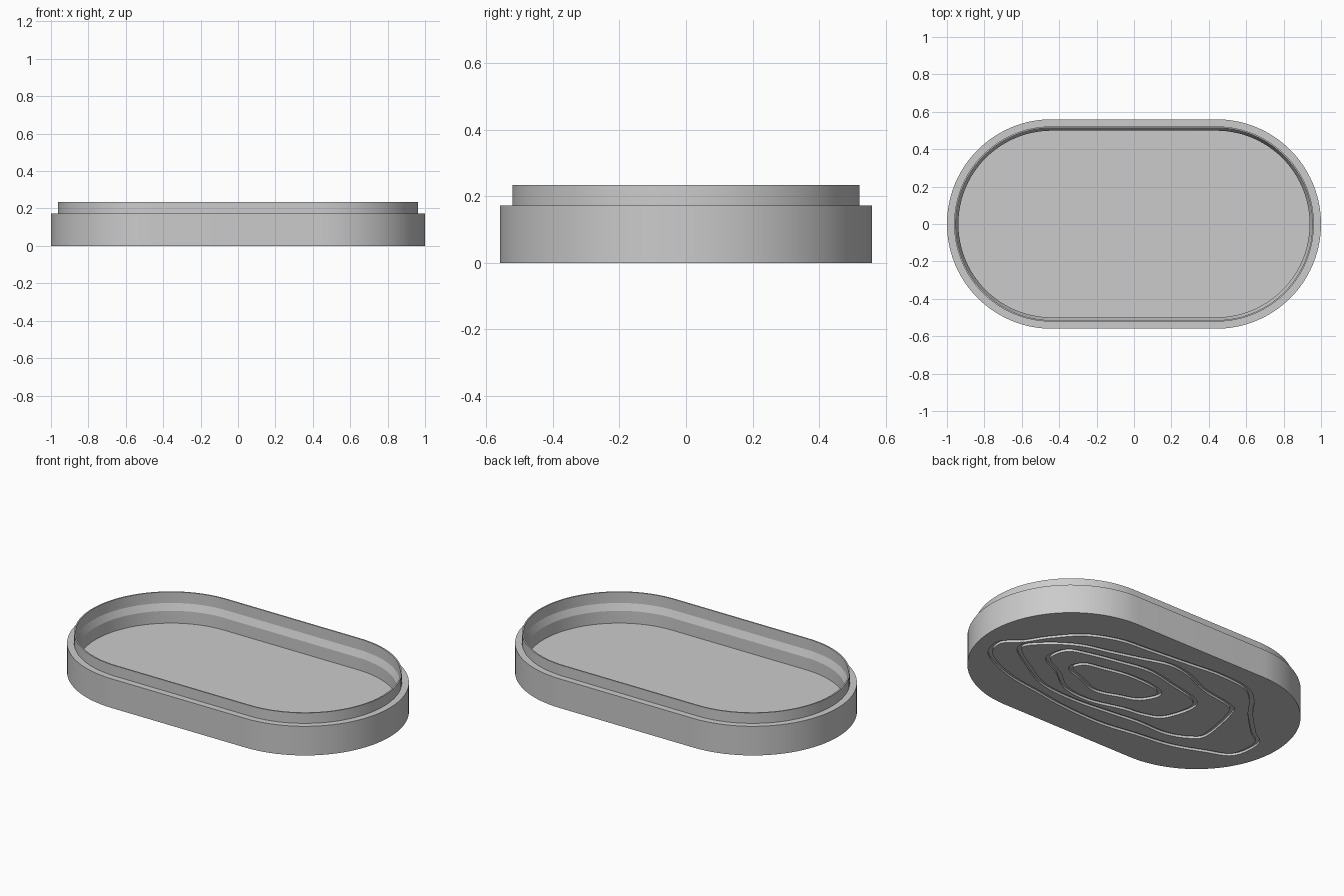
import bpy, bmesh, math
from mathutils import Vector

cube = bpy.data.objects.get("Cube")
if cube:
    bpy.data.objects.remove(cube, do_unlink=True)

STRAIGHT, RADIUS, ARC = 0.44, 0.56, 48
GROOVE_WIDTH, GROOVE_DEPTH = 0.024, 0.014

grey = bpy.data.materials.new("plain grey")
grey.use_nodes = True
colour = (0.6, 0.6, 0.6, 1)
grey.diffuse_color = colour
grey.node_tree.nodes["Principled BSDF"].inputs["Base Color"].default_value = colour


def make_object(name, bm):
    bmesh.ops.recalc_face_normals(bm, faces=bm.faces)
    mesh = bpy.data.meshes.new(name)
    bm.to_mesh(mesh)
    bm.free()
    mesh.materials.append(grey)
    obj = bpy.data.objects.new(name, mesh)
    bpy.context.collection.objects.link(obj)
    return obj


def stadium(bm, inset, z):
    """Ring of vertices: two half circles joined by straight sides."""
    r, ring = RADIUS - inset, []
    for side in (1, -1):
        for i in range(ARC + 1):
            a = math.pi * (i / ARC - 0.5)
            ring.append(bm.verts.new((side * (STRAIGHT + r * math.cos(a)),
                                      side * r * math.sin(a), z)))
    return ring


def bridge(bm, a, b):
    n = len(a)
    for i in range(n):
        j = (i + 1) % n
        bm.faces.new((a[i], a[j], b[j], b[i]))


def smooth_loop(points, steps=6):
    """Closed Catmull-Rom curve through points given in hundredths."""
    pts = [Vector((x, y, 0)) / 100 for x, y in points]
    n, out = len(pts), []
    for i in range(n):
        p, q, r, s = (pts[(i + k) % n] for k in (-1, 0, 1, 2))
        for k in range(steps):
            t = k / steps
            out.append(q + (r - p) * t / 2 + (p * 2 - q * 5 + r * 4 - s) * t * t / 2
                       + (q * 3 - p - r * 3 + s) * t ** 3 / 2)
    return out


def add_groove(bm, points):
    """Closed ribbon with a rectangular section, following the loop."""
    path = smooth_loop(points)
    n = len(path)
    h = GROOVE_WIDTH / 2
    section = [(-h, -GROOVE_DEPTH), (h, -GROOVE_DEPTH), (h, GROOVE_DEPTH), (-h, GROOVE_DEPTH)]
    rings = [[] for _ in section]
    for i, p in enumerate(path):
        t = (path[(i + 1) % n] - path[i - 1]).normalized()
        side = Vector((-t.y, t.x, 0))
        for ring, (d, z) in zip(rings, section):
            ring.append(bm.verts.new(p + side * d + Vector((0, 0, z))))
    for k in range(len(section)):
        bridge(bm, rings[k - 1], rings[k])


# Tray: outer wall, shelf, thin lip, inner chamfer, inner wall (inset, height)
profile = [(0, 0), (0, 0.173), (0.038, 0.173), (0.038, 0.235),
           (0.046, 0.235), (0.046, 0.17), (0.061, 0.13), (0.061, 0.057)]
bm = bmesh.new()
rings = [stadium(bm, inset, z) for inset, z in profile]
for lower, upper in zip(rings, rings[1:]):
    bridge(bm, lower, upper)
bm.faces.new(rings[0])
bm.faces.new(rings[-1])
tray = make_object("tray", bm)

# Contour line grooves on the underside, from the outermost in
contours = [
    [(84, -20), (89, -7), (80, 3), (72, 15), (59, 29), (41, 37), (22, 39), (-1, 41),
     (-24, 43), (-44, 41), (-55, 33), (-65, 20), (-78, 7), (-87, -1), (-85, -18),
     (-71, -25), (-52, -32), (-30, -35), (-8, -38), (18, -37), (38, -34), (62, -30)],
    [(77, -4), (70, 8), (54, 19), (37, 24), (20, 29), (3, 34), (-12, 32), (-29, 25),
     (-49, 21), (-55, 15), (-60, -11), (-55, -19), (-42, -24), (-24, -24), (-5, -26),
     (18, -28), (41, -26), (59, -17)],
    [(58, -3), (56, 10), (44, 15), (26, 19), (8, 22), (-9, 19), (-34, 11), (-31, -10),
     (-21, -16), (-8, -18), (12, -23), (30, -21), (44, -11)],
    [(42, -3), (39, 5), (28, 8), (12, 11), (-6, 10), (-13, 5), (-8, -5), (2, -9),
     (16, -13), (30, -8)],
]
bm = bmesh.new()
for points in contours:
    add_groove(bm, points)
cutter = make_object("groove_cutter", bm)
cutter.hide_render = True

# Cut the grooves and finish the shading
cut = tray.modifiers.new("grooves", "BOOLEAN")
cut.operation, cut.solver, cut.object = "DIFFERENCE", "EXACT", cutter
bpy.context.view_layer.objects.active = tray
for obj in bpy.context.selected_objects:
    obj.select_set(False)
tray.select_set(True)
bpy.ops.object.modifier_apply(modifier=cut.name)
bpy.data.objects.remove(cutter, do_unlink=True)
bpy.ops.object.shade_smooth_by_angle(angle=math.radians(20))
